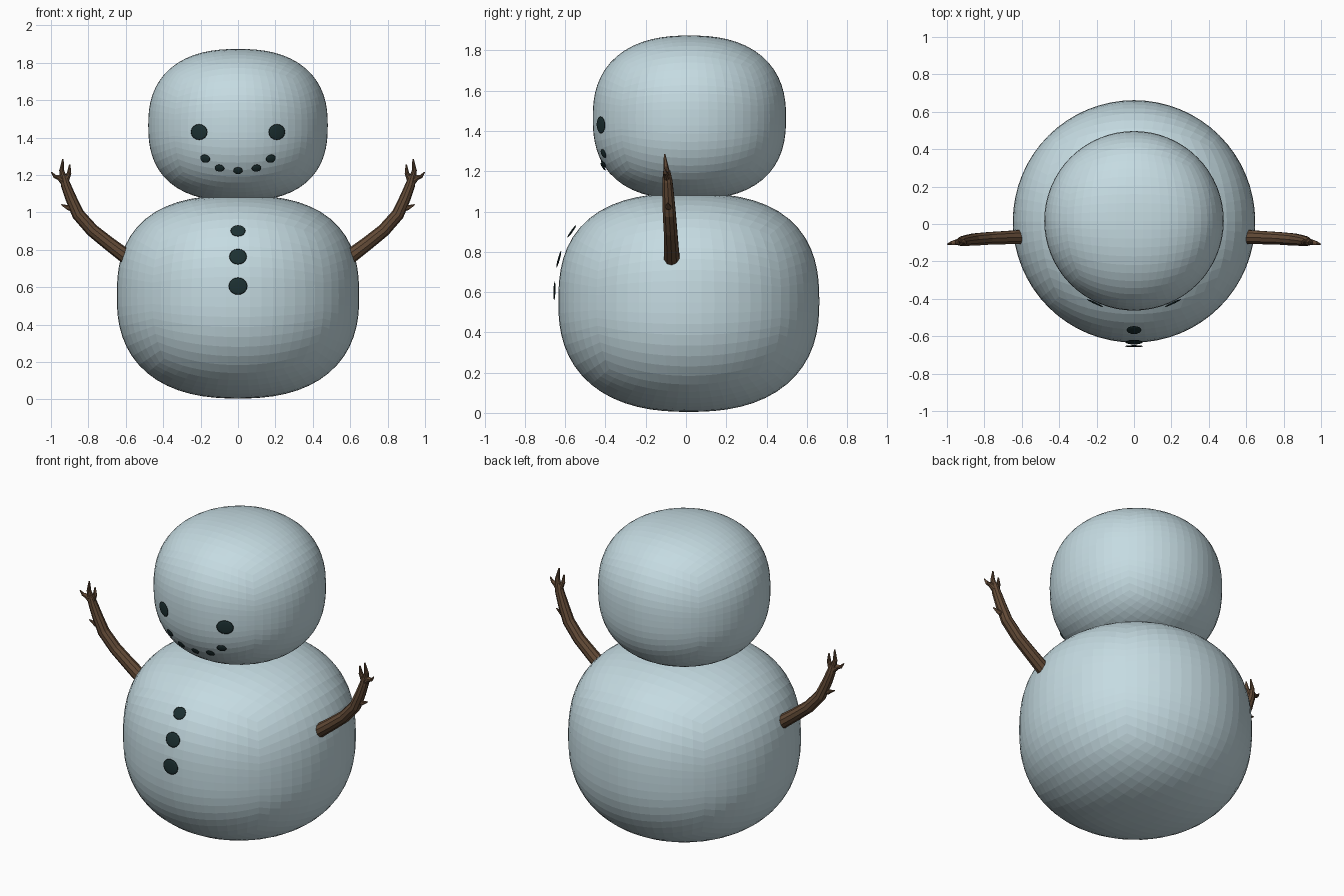
import bpy, bmesh, math
from mathutils import Vector, Matrix

if "Cube" in bpy.data.objects:
    bpy.data.objects.remove(bpy.data.objects["Cube"])


def material(name, rgb):
    m = bpy.data.materials.new(name)
    m.diffuse_color = (*rgb, 1)
    m.use_nodes = True
    m.node_tree.nodes["Principled BSDF"].inputs["Base Color"].default_value = m.diffuse_color
    return m


SNOW = material("snow", (0.56, 0.71, 0.76))
COAL = material("coal", (0.012, 0.030, 0.032))
BARK = material("bark", (0.125, 0.070, 0.038))


def finish(bm, name, mat, smooth=False):
    bmesh.ops.recalc_face_normals(bm, faces=bm.faces)
    for f in bm.faces:
        f.smooth = smooth
    me = bpy.data.meshes.new(name)
    bm.to_mesh(me)
    bm.free()
    me.materials.append(mat)
    ob = bpy.data.objects.new(name, me)
    bpy.context.collection.objects.link(ob)
    return ob


class Snowball:
    """Round from above, softly squared from the side."""

    def __init__(self, cy, cz, r, h, n_top, n_bot):
        self.c = Vector((0, cy, cz))
        self.r, self.h, self.n_top, self.n_bot = r, h, n_top, n_bot

    def build(self, name):
        bm = bmesh.new()
        bmesh.ops.create_cube(bm, size=2)
        bmesh.ops.subdivide_edges(bm, edges=bm.edges[:], cuts=15, use_grid_fill=True)
        for v in bm.verts:
            d = Vector([math.tan(a * math.pi / 4) for a in v.co]).normalized()
            n = self.n_top if d.z > 0 else self.n_bot
            rho = math.hypot(d.x, d.y)
            k = (rho ** n + abs(d.z) ** n) ** (-1 / n)
            v.co = self.c + Vector((d.x * self.r, d.y * self.r, d.z * self.h)) * k
        return finish(bm, name, SNOW)

    def front(self, x, z):
        """Point and normal on the front surface."""
        t = (z - self.c.z) / self.h
        n = self.n_top if t > 0 else self.n_bot
        q = (1 - abs(t) ** n) ** (1 / n)
        rad = q * self.r
        y = -math.sqrt(rad * rad - x * x)
        g = q ** (n - 1) / self.r
        gz = math.copysign(abs(t) ** (n - 1), t) / self.h
        return Vector((x, self.c.y + y, z)), Vector((g * x / rad, g * y / rad, gz)).normalized()


def pebble(name, ball, x, z, rx, rz, lift):
    """Thin coal disc lying along the snow surface."""
    p, nrm = ball.front(x, z)
    side = Vector((0, 0, 1)).cross(nrm).normalized()
    up = nrm.cross(side)
    rot = Matrix((side, up, nrm)).transposed().to_4x4()
    bm = bmesh.new()
    bmesh.ops.create_uvsphere(bm, u_segments=16, v_segments=8, radius=1)
    bmesh.ops.transform(bm, verts=bm.verts,
                        matrix=Matrix.Translation(p + nrm * lift) @ rot @ Matrix.Diagonal((rx, rz, 0.005, 1)))
    finish(bm, name, COAL, True)


def tube(bm, path, sides=10):
    """Tapered tube through (x, y, z, radius) points."""
    pts = [Vector(p[:3]) for p in path]
    rings = []
    for i, p in enumerate(path):
        t = (pts[min(i + 1, len(pts) - 1)] - pts[max(i - 1, 0)]).normalized()
        a = Vector((0, 1, 0)).cross(t).normalized()
        b = t.cross(a)
        rings.append([bm.verts.new(pts[i] + (a * math.cos(w) + b * math.sin(w)) * p[3])
                      for w in (2 * math.pi * k / sides for k in range(sides))])
    for lo, hi in zip(rings, rings[1:]):
        for k in range(sides):
            j = (k + 1) % sides
            bm.faces.new((lo[k], lo[j], hi[j], hi[k]))
    bm.faces.new(rings[0])
    bm.faces.new(rings[-1])


# snow body and head
body = Snowball(0.014, 0.548, 0.648, 0.543, 2.6, 2.4)
head = Snowball(0.017, 1.467, 0.480, 0.407, 2.4, 2.5)
body.build("body")
head.build("head")

# eyes, mouth and buttons
for s, side in ((-1, "left"), (1, "right")):
    pebble("eye_" + side, head, s * 0.205, 1.43, 0.049, 0.042, 0.007)
    pebble("mouth_outer_" + side, head, s * 0.173, 1.29, 0.028, 0.023, 0.007)
    pebble("mouth_inner_" + side, head, s * 0.097, 1.24, 0.026, 0.022, 0.007)
pebble("mouth_middle", head, 0, 1.227, 0.025, 0.022, 0.007)
for i, (z, r) in enumerate(((0.605, 0.050), (0.758, 0.047), (0.89, 0.040))):
    pebble("button_%d" % (i + 1), body, 0, z, r, r * 0.92, 0.02)

# branch arms: main branch, one twig and three fingers
BRANCH = [
    [(0.60, -0.070, 0.765, 0.040), (0.69, -0.073, 0.833, 0.037), (0.78, -0.077, 0.905, 0.035),
     (0.855, -0.083, 0.99, 0.034), (0.895, -0.088, 1.08, 0.030), (0.922, -0.092, 1.15, 0.026),
     (0.934, -0.096, 1.20, 0.019)],
    [(0.865, -0.084, 1.02, 0.018), (0.905, -0.088, 1.024, 0.014), (0.945, -0.092, 1.042, 0.003)],
    [(0.925, -0.094, 1.16, 0.020), (0.960, -0.100, 1.188, 0.014), (0.980, -0.104, 1.193, 0.010),
     (0.998, -0.108, 1.215, 0.003)],
    [(0.932, -0.094, 1.18, 0.019), (0.943, -0.100, 1.225, 0.013), (0.936, -0.106, 1.285, 0.004)],
    [(0.922, -0.094, 1.17, 0.018), (0.903, -0.098, 1.21, 0.012), (0.900, -0.102, 1.255, 0.004)],
]
for s, side in ((-1, "left"), (1, "right")):
    bm = bmesh.new()
    for path in BRANCH:
        tube(bm, [(s * x, y, z, r) for x, y, z, r in path])
    finish(bm, "arm_" + side, BARK)
